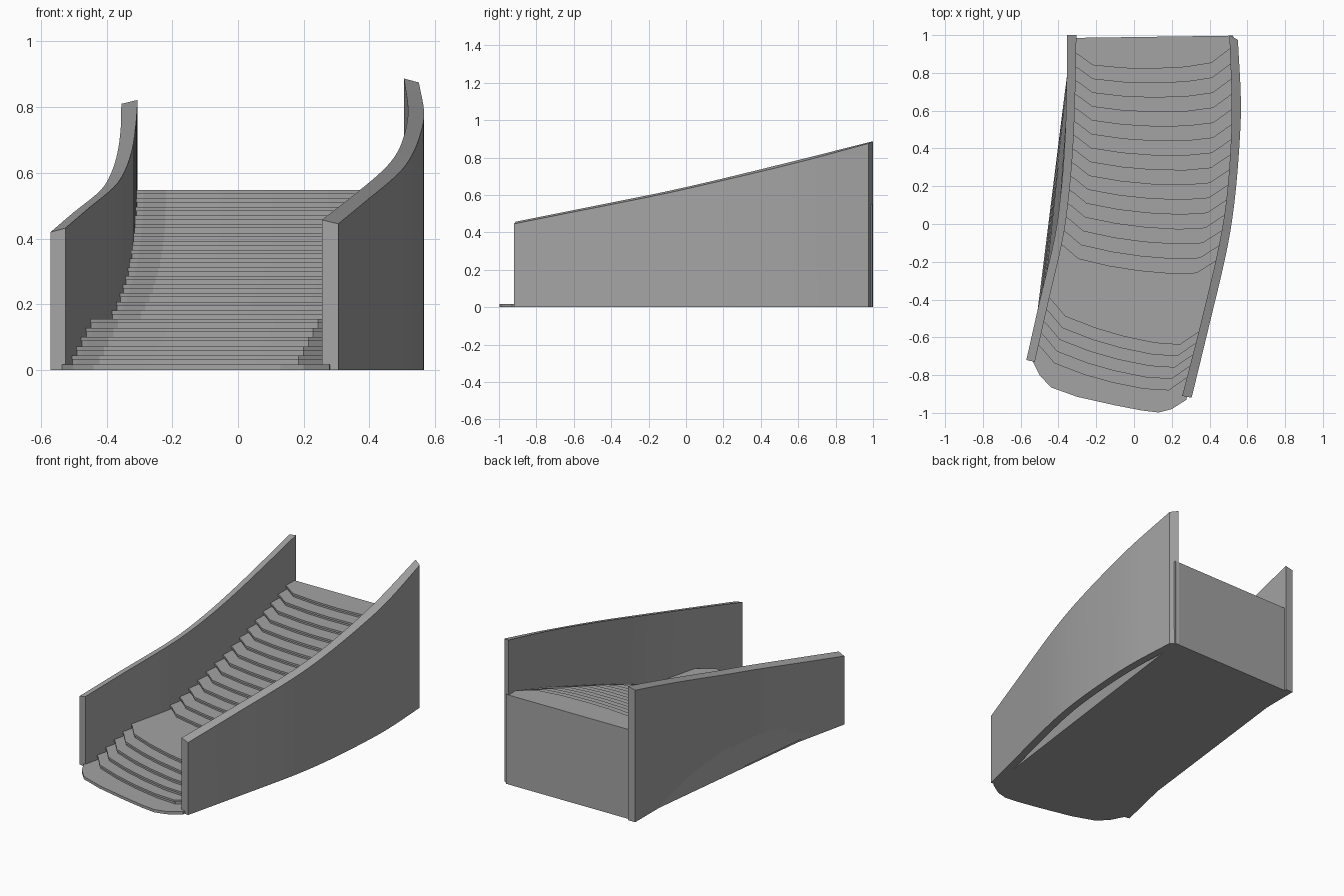
import bpy
import bmesh
from mathutils import Vector

default = bpy.data.objects.get("Cube")
if default:
    bpy.data.objects.remove(default, do_unlink=True)

stone = bpy.data.materials.new("grey stone")
stone.use_nodes = True
GREY = (0.37, 0.37, 0.37, 1)
stone.diffuse_color = GREY
stone.node_tree.nodes["Principled BSDF"].inputs["Base Color"].default_value = GREY


def finish(name, bm, smooth):
    """Turn a bmesh into a named, coloured object."""
    bmesh.ops.recalc_face_normals(bm, faces=bm.faces[:])
    mesh = bpy.data.meshes.new(name)
    bm.to_mesh(mesh)
    bm.free()
    mesh.materials.append(stone)
    obj = bpy.data.objects.new(name, mesh)
    bpy.context.collection.objects.link(obj)
    if smooth:
        bpy.ops.object.select_all(action="DESELECT")
        obj.select_set(True)
        bpy.context.view_layer.objects.active = obj
        bpy.ops.object.shade_smooth_by_angle()
    return obj


def loft(rows, closed_rows, closed_loop):
    """Bridge successive rows of points with quads."""
    bm = bmesh.new()
    grid = [[bm.verts.new(p) for p in row] for row in rows]
    pairs = list(zip(grid, grid[1:]))
    if closed_loop:
        pairs.append((grid[-1], grid[0]))
    for a, b in pairs:
        count = len(a)
        for i in range(count if closed_rows else count - 1):
            j = (i + 1) % count
            bm.faces.new((a[i], a[j], b[j], b[i]))
    return bm, grid


def smooth_path(stations, steps=4):
    """Catmull-Rom curve through the stations."""
    pts = [Vector(s) for s in stations]
    pts = [2 * pts[0] - pts[1]] + pts + [2 * pts[-1] - pts[-2]]
    path = []
    for a, b, c, d in zip(pts, pts[1:], pts[2:], pts[3:]):
        for k in range(steps):
            t = k / steps
            path.append(b + (c - a) * (t / 2)
                        + (2 * a - 5 * b + 4 * c - d) * (t * t / 2)
                        + (3 * b - a - 3 * c + d) * (t ** 3 / 2))
    return path + [pts[-2]]


# Side walls: outer x, outer y, inner x, inner y, top height
right_path = smooth_path([
    (-.57, -.72, -.525, -.73, .42),
    (-.5, -.41, -.455, -.42, .48),
    (-.42, -.07, -.377, -.08, .545),
    (-.387, .17, -.343, .165, .597),
    (-.367, .42, -.322, .42, .66),
    (-.357, .7, -.311, .7, .733),
    (-.355, 1, -.305, 1, .81)])
left_path = smooth_path([
    (.305, -.92, .255, -.91, .445),
    (.39, -.57, .345, -.56, .515),
    (.485, -.17, .44, -.16, .595),
    (.53, .1, .487, .11, .655),
    (.557, .4, .511, .4, .725),
    (.566, .65, .517, .65, .787),
    (.55, .975, .505, 1, .875)])


def wall(name, path):
    rows = [[(ox, oy, 0), (ox, oy, z), (ix, iy, z + .012), (ix, iy, 0)]
            for ox, oy, ix, iy, z in path]
    bm, grid = loft(rows, True, False)
    bm.faces.new(grid[0])
    bm.faces.new(grid[-1])
    finish(name, bm, True)


wall("right_wall", right_path)
wall("left_wall", left_path)


def wall_x(path, y):
    """Middle of the wall at depth y, so the steps end inside it."""
    for a, b in zip(path, path[1:]):
        if y <= b[3]:
            break
    t = (y - a[3]) / (b[3] - a[3])
    p = a.lerp(b, t)
    return (p[0] + p[2]) / 2


# Bowed front edge shared by all steps: position across, amount of bow
BOW = [(0, -.3), (.05, 0), (.13, .64), (.32, .9), (.5, 1),
       (.7, .97), (.86, .76), (.96, 0), (1, -.3)]


def edge(y_right, y_left, depth):
    a = Vector((wall_x(right_path, y_right), y_right))
    b = Vector((wall_x(left_path, y_left), y_left))
    return [a.lerp(b, u) - Vector((0, bow * depth)) for u, bow in BOW]


# Front edges from the bottom step up, split by a landing
fronts = [[Vector(p) for p in (
    (-.535, -.73), (-.5, -.8), (-.44, -.865), (-.3, -.915), (-.1, -.96),
    (.04, -.987), (.13, -.998), (.2, -.98), (.278, -.93))]]
heights = [.017]
LOWER, UPPER = 5, 15
for i in range(LOWER):
    t = i / (LOWER - 1)
    fronts.append(edge(-.65 + .25 * t, -.83 + .24 * t, .1))
    heights.append(heights[-1] + .0277)
for i in range(UPPER):
    t = i / (UPPER - 1)
    fronts.append(edge(-.12 + 1.01 * t, -.21 + 1.13 * t, .083))
    heights.append(heights[-1] + .0262)


def row(points, z, setback=0):
    return [(p.x, p.y + setback, z) for p in points]


# Stepped body: recessed riser, overhanging nosing, tread
NOSING, SETBACK = .012, .01
rows = [row(fronts[0], 0), row(fronts[0], heights[0])]
for front, below, top in zip(fronts[1:], heights, heights[1:]):
    rows += [row(front, below, SETBACK),
             row(front, top - NOSING, SETBACK),
             row(front, top - NOSING),
             row(front, top)]
back = [Vector((-.33, .985)).lerp(Vector((.525, .997)), u) for u, _ in BOW]
rows += [row(back, heights[-1]), row(back, 0)]
bm, grid = loft(rows, False, True)
bm.faces.new([r[0] for r in grid])
bm.faces.new([r[-1] for r in grid])
finish("stair_steps", bm, False)
